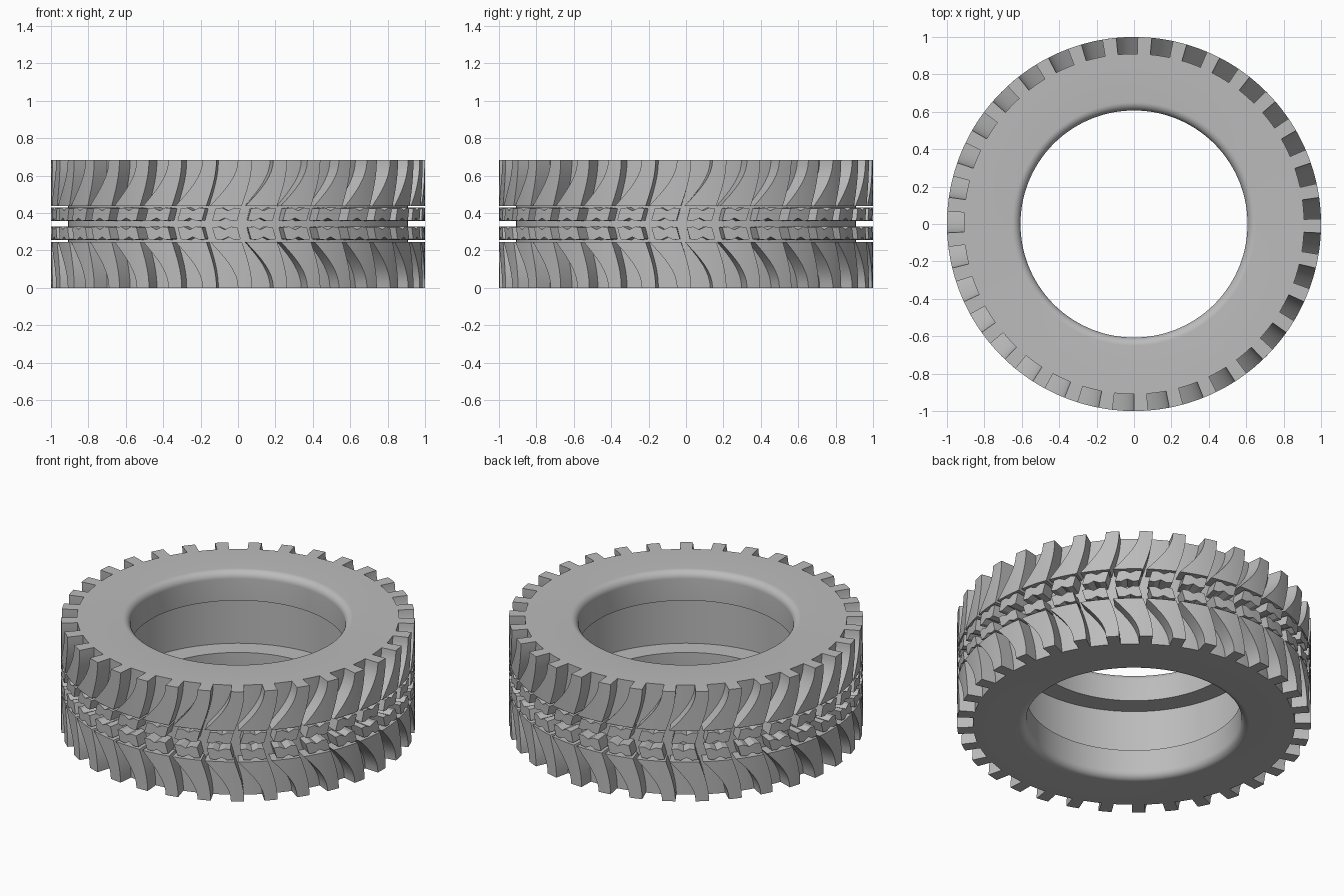
import bpy
import bmesh
import math

cube = bpy.data.objects.get("Cube")
if cube:
    bpy.data.objects.remove(cube, do_unlink=True)

HEIGHT = 0.684
COUNT = 33
PITCH = math.tau / COUNT
R_OUT, R_FLOOR = 1.0, 0.91

rubber = bpy.data.materials.new("grey rubber")
rubber.use_nodes = True
rubber.diffuse_color = (0.5, 0.5, 0.5, 1)
rubber.node_tree.nodes["Principled BSDF"].inputs["Base Color"].default_value = (0.5, 0.5, 0.5, 1)


def polar(r, a, z):
    """Point at angle a, measured from the front towards +x."""
    return (r * math.sin(a), -r * math.cos(a), z)


def finish(bm, name):
    bmesh.ops.recalc_face_normals(bm, faces=bm.faces)
    mesh = bpy.data.meshes.new(name)
    bm.to_mesh(mesh)
    bm.free()
    mesh.materials.append(rubber)
    obj = bpy.data.objects.new(name, mesh)
    bpy.context.collection.objects.link(obj)
    bpy.ops.object.select_all(action='DESELECT')
    obj.select_set(True)
    bpy.context.view_layer.objects.active = obj
    bpy.ops.object.shade_smooth_by_angle(angle=math.radians(30))
    return obj


def revolve(name, profile, steps):
    """Closed ring from a radius/height profile."""
    bm = bmesh.new()
    rings = [[bm.verts.new(polar(r, math.tau * i / steps, z)) for r, z in profile]
             for i in range(steps)]
    n = len(profile)
    for i in range(steps):
        a, b = rings[i], rings[(i + 1) % steps]
        for j in range(n):
            k = (j + 1) % n
            bm.faces.new((a[j], b[j], b[k], a[k]))
    return finish(bm, name)


def add_patch(bm, shape, nu, nv, turn, flip):
    """Solid block on the tread; shape(u, v) gives its angle and height."""
    def layer(r):
        grid = []
        for i in range(nu + 1):
            column = []
            for j in range(nv + 1):
                a, z = shape(i / nu, j / nv)
                column.append(bm.verts.new(polar(r, a + turn, HEIGHT - z if flip else z)))
            grid.append(column)
        return grid

    outer, inner = layer(R_OUT), layer(R_FLOOR - 0.001)
    for g in (outer, inner):
        for i in range(nu):
            for j in range(nv):
                bm.faces.new((g[i][j], g[i + 1][j], g[i + 1][j + 1], g[i][j + 1]))
    for i in range(nu):
        for j in (0, nv):
            bm.faces.new((outer[i][j], outer[i + 1][j], inner[i + 1][j], inner[i][j]))
    for j in range(nv):
        for i in (0, nu):
            bm.faces.new((outer[i][j], outer[i][j + 1], inner[i][j + 1], inner[i][j]))


def tread_ring(name, shape, nu, nv, flip):
    bm = bmesh.new()
    for n in range(COUNT):
        add_patch(bm, shape, nu, nv, n * PITCH, flip)
    return finish(bm, name)


# Shoulder lug: wide near the centre, sweeping to a narrow end at the sidewall
def lug_shape(u, v):
    sweep = math.sin(v * math.pi / 2)
    start = 0.04 + 0.15 * sweep
    end = PITCH + 0.02 + 0.055 * sweep
    return start + (end - start) * u, 0.438 + (HEIGHT - 0.438) * v


# Centre block: slanted ends and notched long edges
def block_shape(u, v):
    notch = (0.004, 0, 0.016, 0, 0.004)[round(u * 4)]
    low, high = 0.357 + notch, 0.428 - notch
    return 0.052 + 0.135 * u + 0.018 * v, low + (high - low) * v


# Carcass: hollow ring with rounded bead lips
LIP, CAVITY, FILLET, DEPTH = 0.607, 0.73, 0.045, 0.18
lower_lip = [(LIP + FILLET * (1 - math.sin(t)), FILLET * (1 - math.cos(t)))
             for t in (i * math.pi / 16 for i in range(9))]
half = [(R_FLOOR, 0)] + lower_lip + [(LIP, DEPTH), (CAVITY, DEPTH)]
profile = half + [(r, HEIGHT - z) for r, z in reversed(half)]
revolve("tyre_carcass", profile, COUNT * 4)

# Tread, mirrored about the middle plane
for side, flip in (("upper", False), ("lower", True)):
    tread_ring(side + "_shoulder_lugs", lug_shape, 4, 8, flip)
    tread_ring(side + "_centre_blocks", block_shape, 4, 1, flip)
